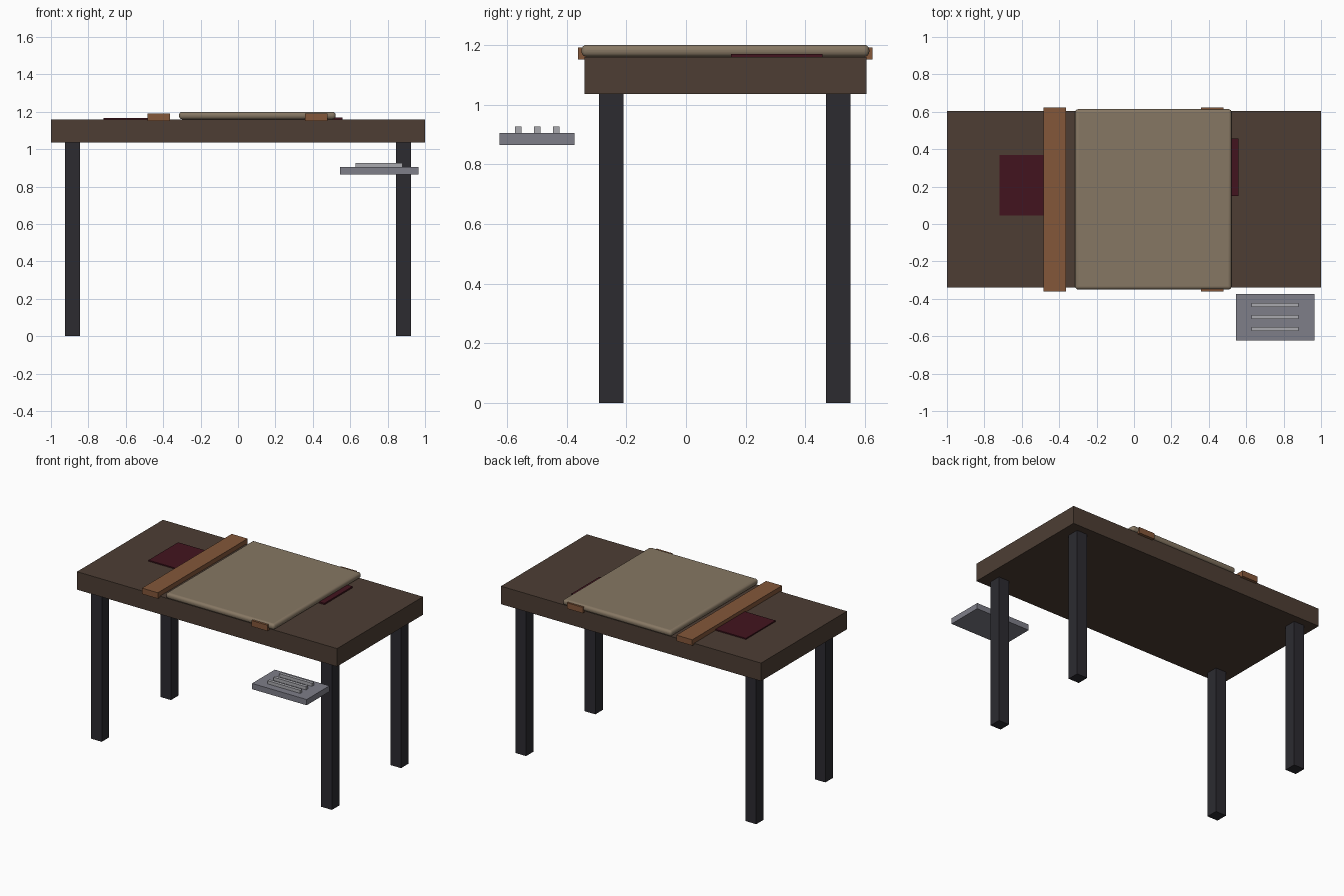
import bpy

if "Cube" in bpy.data.objects:
    bpy.data.objects.remove(bpy.data.objects["Cube"])


def material(name, rgb):
    m = bpy.data.materials.new(name)
    m.diffuse_color = (*rgb, 1)
    m.use_nodes = True
    m.node_tree.nodes["Principled BSDF"].inputs["Base Color"].default_value = m.diffuse_color
    return m


wood = material("dark wood", (0.075, 0.048, 0.034))
iron = material("dark iron", (0.025, 0.024, 0.03))
hide = material("pad", (0.24, 0.185, 0.125))
leather = material("leather", (0.23, 0.095, 0.042))
red = material("dark red", (0.055, 0.007, 0.013))
steel = material("steel", (0.21, 0.21, 0.25))
bright = material("bright steel", (0.4, 0.4, 0.43))


def box(name, x, y, z, mat, bevel=0):
    """Box spanning the given (min, max) ranges."""
    spans = (x, y, z)
    bpy.ops.mesh.primitive_cube_add(size=1, location=[(a + b) / 2 for a, b in spans])
    ob = bpy.context.object
    ob.name = name
    ob.scale = [b - a for a, b in spans]
    bpy.ops.object.transform_apply(location=False, rotation=False, scale=True)
    ob.data.materials.append(mat)
    if bevel:
        mod = ob.modifiers.new("rounded edges", "BEVEL")
        mod.width = bevel
        mod.segments = 4
        bpy.ops.object.shade_smooth_by_angle()
    return ob


# Table top
box("table_top", (-1, 1), (-0.34, 0.604), (1.035, 1.16), wood)

# Four square legs
for side, x in (("left", -0.885), ("right", 0.885)):
    for end, y in (("front", -0.25), ("back", 0.51)):
        box(f"{end}_{side}_leg", (x - 0.041, x + 0.041), (y - 0.041, y + 0.041),
            (0, 1.035), iron)

# Padded sheet with rounded edges
box("pad", (-0.315, 0.522), (-0.35, 0.614), (1.16, 1.2), hide, bevel=0.017)

# Straps across the top, the right one running through the pad
for side, x in (("left", -0.424), ("right", 0.418)):
    box(f"{side}_strap", (x - 0.061, x + 0.061), (-0.362, 0.624), (1.151, 1.192), leather)

# Thin red patches on the wood
box("left_patch", (-0.72, -0.4), (0.045, 0.37), (1.157, 1.168), red)
box("right_patch", (0.24, 0.56), (0.15, 0.458), (1.157, 1.17), red)

# Instrument tray with three tools
box("tray", (0.545, 0.965), (-0.624, -0.374), (0.865, 0.905), steel)
for i in range(3):
    y = -0.562 + 0.064 * i
    box(f"tray_tool_{i + 1}", (0.628, 0.88), (y - 0.011, y + 0.011), (0.903, 0.927), bright)
